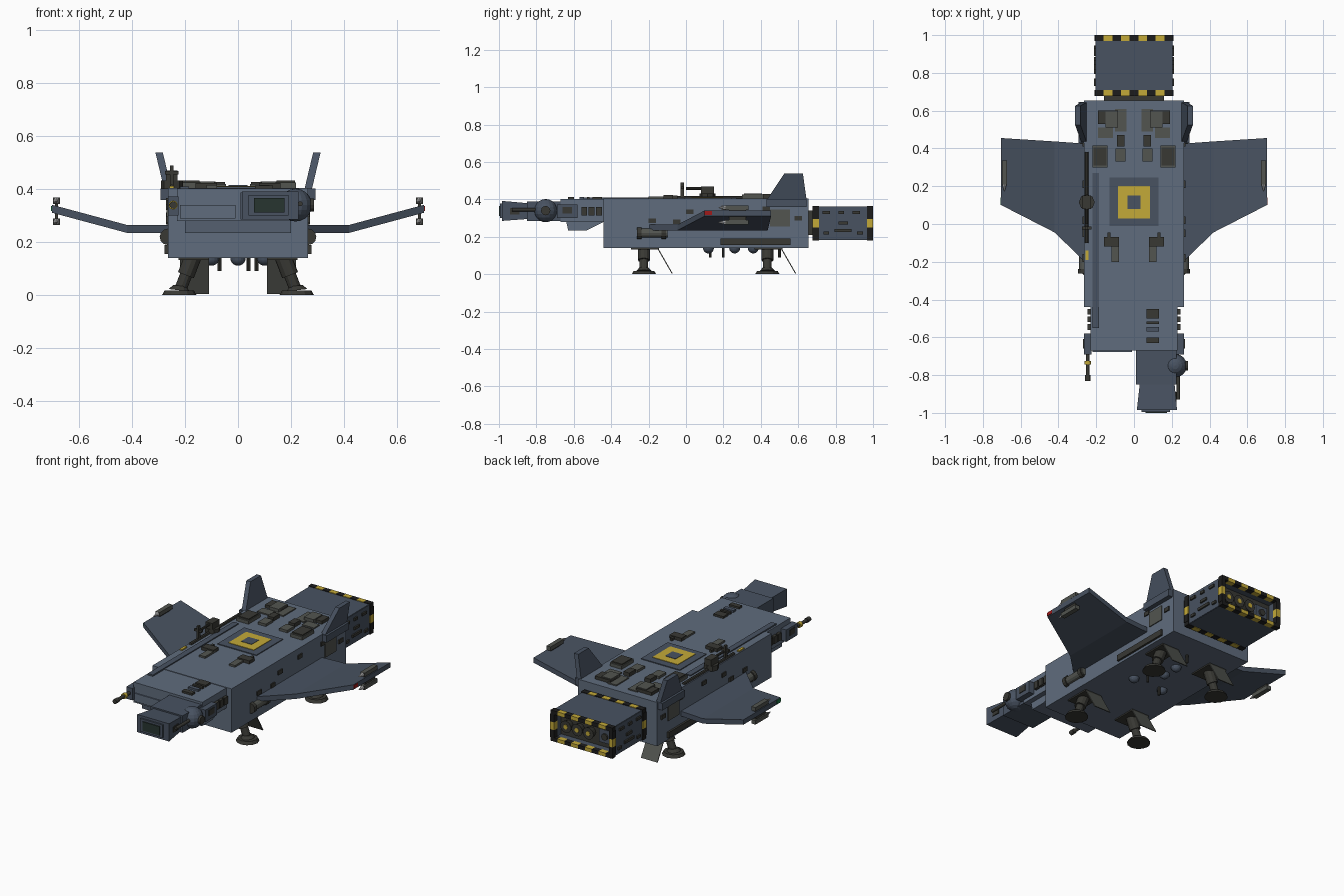
import bpy, bmesh, math
from mathutils import Vector


def material(name, rgb):
    m = bpy.data.materials.new(name)
    m.diffuse_color = (*rgb, 1)
    return m


HULL = material("hull_blue", (0.115, 0.15, 0.205))
DARK = material("hull_dark", (0.065, 0.085, 0.12))
OLIVE = material("panel_olive", (0.085, 0.09, 0.08))
METAL = material("dark_metal", (0.04, 0.04, 0.034))
BLACK = material("black", (0.012, 0.012, 0.012))
YELLOW = material("yellow", (0.55, 0.4, 0.04))
GLASS = material("glass", (0.02, 0.035, 0.03))
WHITE = material("pale_tip", (0.6, 0.6, 0.58))
RED = material("red_light", (0.35, 0.01, 0.01))
GREEN = material("green_light", (0.01, 0.2, 0.06))


def finish(name, bm, mat):
    me = bpy.data.meshes.new(name)
    bmesh.ops.recalc_face_normals(bm, faces=bm.faces)
    bm.to_mesh(me)
    bm.free()
    me.materials.append(mat)
    ob = bpy.data.objects.new(name, me)
    bpy.context.collection.objects.link(ob)
    return ob


def hull(name, pts, mat):
    bm = bmesh.new()
    for p in pts:
        bm.verts.new(p)
    bmesh.ops.convex_hull(bm, input=bm.verts)
    bmesh.ops.dissolve_limit(bm, angle_limit=0.01, verts=bm.verts, edges=bm.edges)
    return finish(name, bm, mat)


def box(name, x0, x1, y0, y1, z0, z1, mat):
    return hull(name, [(x, y, z) for x in (x0, x1) for y in (y0, y1) for z in (z0, z1)], mat)


def pair(name, x0, x1, *rest):
    for s, side in ((1, "right"), (-1, "left")):
        box(f"{name}_{side}", s * x0, s * x1, *rest)


def rod(name, a, b, r, mat, r2=None, n=12):
    a, b = Vector(a), Vector(b)
    bm = bmesh.new()
    bmesh.ops.create_cone(bm, cap_ends=True, segments=n, radius1=r,
                          radius2=r if r2 is None else r2, depth=(b - a).length)
    rot = (b - a).to_track_quat('Z', 'Y').to_matrix().to_4x4()
    bmesh.ops.transform(bm, matrix=rot, verts=bm.verts)
    bmesh.ops.translate(bm, vec=(a + b) / 2, verts=bm.verts)
    return finish(name, bm, mat)


def ball(name, c, r, mat):
    bm = bmesh.new()
    bmesh.ops.create_uvsphere(bm, u_segments=16, v_segments=10, radius=r)
    bmesh.ops.translate(bm, vec=c, verts=bm.verts)
    return finish(name, bm, mat)


# Fuselage, forward step and chin
box("main_hull", -0.265, 0.265, -0.44, 0.655, 0.14, 0.405, HULL)
box("forward_hull", -0.23, 0.23, -0.67, -0.44, 0.28, 0.402, HULL)
hull("chin", [(x, y, z) for x in (-0.2, 0.2) for y, z in
     ((-0.64, 0.28), (-0.63, 0.235), (-0.53, 0.235), (-0.44, 0.28))], HULL)
box("forward_face_panel", -0.22, -0.01, -0.677, -0.67, 0.29, 0.34, HULL)
# Offset cockpit with framed window
box("cockpit_neck", 0.01, 0.225, -0.85, -0.67, 0.285, 0.388, DARK)
hull("cockpit_nose", [(x, -0.85, z) for x in (0.03, 0.215) for z in (0.295, 0.38)] +
     [(x, -0.985, z) for x in (0.015, 0.228) for z in (0.285, 0.392)], DARK)
box("window_frame", 0.04, 0.19, -0.994, -0.98, 0.3, 0.378, DARK)
box("window", 0.06, 0.175, -1.0, -0.985, 0.312, 0.366, GLASS)
# Sensor ball beside cockpit
ball("sensor_ball", (0.218, -0.75, 0.34), 0.062, DARK)
rod("sensor_axle", (0.22, -0.75, 0.34), (0.287, -0.75, 0.34), 0.025, METAL)
rod("side_probe", (0.235, -0.93, 0.345), (0.235, -0.78, 0.345), 0.009, METAL)
box("nose_side_vent", 0.215, 0.226, -0.94, -0.89, 0.32, 0.355, METAL)
# Cheek pods and forward gun
pair("cheek_pod", 0.225, 0.265, -0.69, -0.58, 0.3, 0.372, DARK)
pair("cheek_pod_vent", 0.25, 0.269, -0.66, -0.61, 0.325, 0.36, METAL)
for i in range(3):
    pair(f"cheek_fitting_{i}", 0.225, 0.247, -0.56 + i * 0.04, -0.53 + i * 0.04, 0.315, 0.36, METAL)
rod("gun_barrel", (-0.245, -0.83, 0.34), (-0.245, -0.68, 0.34), 0.01, METAL)
rod("gun_collar", (-0.245, -0.745, 0.34), (-0.245, -0.725, 0.34), 0.017, YELLOW)
rod("gun_muzzle", (-0.245, -0.83, 0.34), (-0.245, -0.8, 0.34), 0.014, METAL)

# Engine block: hollow shell, striped rims, nozzles
box("engine_neck", -0.16, 0.16, 0.65, 0.69, 0.21, 0.34, METAL)
pair("engine_wall", 0.185, 0.203, 0.69, 0.99, 0.185, 0.36, DARK)
box("engine_roof", -0.2, 0.2, 0.69, 0.99, 0.345, 0.362, DARK)
box("engine_floor", -0.2, 0.2, 0.69, 0.99, 0.183, 0.2, DARK)
box("engine_bulkhead", -0.19, 0.19, 0.685, 0.93, 0.19, 0.355, METAL)
for band, (y0, y1) in enumerate(((0.677, 0.71), (0.968, 1.0))):
    w = 0.414 / 9
    for i in range(9):
        x = -0.207 + i * w
        m = YELLOW if i % 2 else BLACK
        box(f"stripe_top_{band}_{i}", x, x + w, y0, y1, 0.343, 0.366, m)
        box(f"stripe_bottom_{band}_{i}", x, x + w, y0, y1, 0.18, 0.202, m)
    for i in range(3):
        z = 0.202 + i * 0.047
        pair(f"stripe_side_{band}_{i}", 0.183, 0.209, y0, y1, z, z + 0.047, YELLOW if i == 1 else BLACK)
for i, x in enumerate((-0.02, 0.055, 0.13)):
    rod(f"nozzle_{i}", (x, 0.92, 0.27), (x, 0.965, 0.27), 0.025, METAL, 0.036, 16)
    rod(f"nozzle_core_{i}", (x, 0.93, 0.27), (x, 0.968, 0.27), 0.014, YELLOW)
box("engine_access_box", -0.16, -0.08, 0.92, 0.945, 0.23, 0.31, DARK)
rod("engine_access_dial", (-0.12, 0.94, 0.27), (-0.12, 0.955, 0.27), 0.02, METAL)
for i, (y, z, w) in enumerate(((0.75, 0.33, 0.04), (0.83, 0.33, 0.03), (0.91, 0.33, 0.04),
                              (0.75, 0.22, 0.03), (0.84, 0.235, 0.09), (0.93, 0.22, 0.03),
                              (0.84, 0.275, 0.05))):
    pair(f"engine_side_plate_{i}", 0.2, 0.212, y - w / 2, y + w / 2, z - 0.008, z + 0.008, METAL)

for s, side in ((1, "right"), (-1, "left")):
    # Cranked wings
    slab = lambda pts: [(s * x, y, z + d) for x, y, z in pts for d in (-0.015, 0.015)]
    mid = [(0.42, -0.045, 0.25), (0.42, 0.437, 0.25)]
    hull(f"wing_inner_{side}", slab([(0.25, -0.21, 0.25), (0.25, 0.425, 0.25)] + mid), DARK)
    hull(f"wing_outer_{side}", slab(mid + [(0.703, 0.1, 0.326), (0.703, 0.455, 0.326)]), DARK)
    # Wingtip missiles and navigation light
    for z, lvl in ((0.356, "upper"), (0.277, "lower")):
        n = f"wingtip_{lvl}_{side}"
        box(n + "_missile", s * 0.672, s * 0.7, 0.21, 0.335, z - 0.012, z + 0.012, OLIVE)
        rod(n + "_tip", (s * 0.686, 0.21, z), (s * 0.686, 0.175, z), 0.012, WHITE, 0.002, 8)
        box(n + "_pylon", s * 0.68, s * 0.692, 0.23, 0.32, min(z, 0.326), max(z, 0.326), METAL)
    box(f"wing_light_{side}", s * 0.69, s * 0.706, 0.1, 0.14, 0.317, 0.337, RED if s > 0 else GREEN)
    # Canted tail fins on root blocks
    box(f"fin_root_{side}", s * 0.25, s * 0.293, 0.43, 0.645, 0.36, 0.402, DARK)
    hull(f"tail_fin_{side}", [(s * (x + d), y, z) for x, y, z in
         ((0.25, 0.43, 0.395), (0.25, 0.645, 0.395), (0.284, 0.525, 0.538), (0.284, 0.625, 0.538))
         for d in (0, 0.028)], DARK)
    # Side tanks and flank panels
    rod(f"side_tank_{side}", (s * 0.265, -0.26, 0.22), (s * 0.265, -0.1, 0.22), 0.025, OLIVE)
    for i, y in enumerate((-0.25, -0.12)):
        rod(f"tank_cap_{side}_{i}", (s * 0.265, y - 0.012, 0.22), (s * 0.265, y + 0.012, 0.22), 0.031, METAL)
    # Landing gear: foot, strut and open door
    for y, end in ((-0.225, "front"), (0.435, "rear")):
        n = f"{end}_gear_{side}"
        rod(n + "_foot", (s * 0.222, y, 0), (s * 0.222, y, 0.018), 0.065, METAL, 0.055, 12)
        rod(n + "_ankle", (s * 0.222, y, 0.018), (s * 0.22, y, 0.035), 0.04, METAL, 0.025, 12)
        rod(n + "_strut", (s * 0.218, y, 0.02), (s * 0.17, y, 0.145), 0.023, METAL)
        rod(n + "_sleeve", (s * 0.197, y, 0.075), (s * 0.17, y, 0.145), 0.032, METAL)
        box(n + "_bay", s * 0.11, s * 0.225, y - 0.07, y + 0.08, 0.132, 0.142, METAL)
        hull(n + "_door", [(s * x, y + dy + t, z) for x in (0.11, 0.22) for dy, z in
             ((0.07, 0.14), (0.148, 0.004)) for t in (0, 0.006)], OLIVE)
pair("flank_long_rail", 0.26, 0.277, 0.185, 0.56, 0.155, 0.19, METAL)
pair("flank_panel", 0.26, 0.27, 0.45, 0.555, 0.255, 0.345, OLIVE)
for i, (y, z) in enumerate(((-0.18, 0.285), (0.02, 0.333), (0.21, 0.355), (0.43, 0.35), (0.6, 0.3), (-0.05, 0.28))):
    pair(f"flank_port_{i}", 0.26, 0.272, y - 0.02, y + 0.02, z - 0.012, z + 0.012, METAL)

# Landing pad marking
box("pad_plate", -0.13, 0.13, -0.01, 0.245, 0.4, 0.41, DARK)
box("pad_yellow", -0.085, 0.085, 0.03, 0.2, 0.4, 0.413, YELLOW)
box("pad_center", -0.035, 0.035, 0.08, 0.15, 0.4, 0.415, DARK)
# Mirrored roof equipment: x0, x1, y0, y1, top
for i, (x0, x1, y0, y1, z, m) in enumerate((
        (0.04, 0.1, 0.49, 0.61, 0.412, OLIVE), (0.085, 0.19, 0.53, 0.6, 0.424, METAL),
        (0.085, 0.15, 0.51, 0.595, 0.43, OLIVE), (0.11, 0.19, 0.455, 0.51, 0.412, OLIVE),
        (0.14, 0.22, 0.3, 0.415, 0.425, OLIVE), (0.145, 0.215, 0.31, 0.405, 0.432, METAL),
        (0.045, 0.098, 0.33, 0.4, 0.42, OLIVE), (0.05, 0.09, 0.41, 0.47, 0.428, METAL),
        (0.08, 0.16, -0.12, -0.07, 0.424, METAL), (0.08, 0.12, -0.2, -0.1, 0.416, OLIVE),
        (0.125, 0.14, -0.07, -0.045, 0.42, METAL))):
    pair(f"roof_unit_{i}", x0, x1, y0, y1, 0.4, z, m)
for i, (y0, y1, m) in enumerate(((-0.5, -0.45, METAL), (-0.53, -0.515, METAL), (-0.57, -0.545, DARK), (-0.63, -0.6, METAL))):
    box(f"nose_roof_vent_{i}", 0.065, 0.132, y0, y1, 0.4, 0.414, m)
# Left roof rail, conduit and turret
box("roof_rail", -0.22, -0.185, -0.55, 0.27, 0.398, 0.411, DARK)
rod("roof_conduit", (-0.25, -0.1, 0.408), (-0.25, 0.38, 0.408), 0.01, METAL, n=8)
box("conduit_marker", -0.258, -0.242, -0.19, -0.14, 0.4, 0.412, YELLOW)
rod("turret_base", (-0.25, 0.115, 0.4), (-0.25, 0.115, 0.432), 0.042, METAL, n=8)
box("turret_head", -0.272, -0.228, 0.08, 0.15, 0.43, 0.47, METAL)
rod("turret_barrel", (-0.25, 0.0, 0.458), (-0.25, 0.09, 0.458), 0.007, METAL, n=8)
box("antenna_mast", -0.257, -0.243, -0.03, -0.012, 0.4, 0.49, METAL)
box("antenna_arm", -0.275, -0.225, -0.028, -0.014, 0.455, 0.468, METAL)

# Belly domes and aerials
for i, (x, y) in enumerate(((0, 0.26), (0.0, 0.36), (-0.1, 0.12), (0.1, 0.12))):
    ball(f"belly_dome_{i}", (x, y, 0.14), 0.029, DARK)
for i, (x, y) in enumerate(((0.07, 0.2), (-0.07, 0.13), (0.04, 0.5))):
    rod(f"belly_aerial_{i}", (x, y, 0.09), (x, y, 0.145), 0.007, METAL, n=8)
